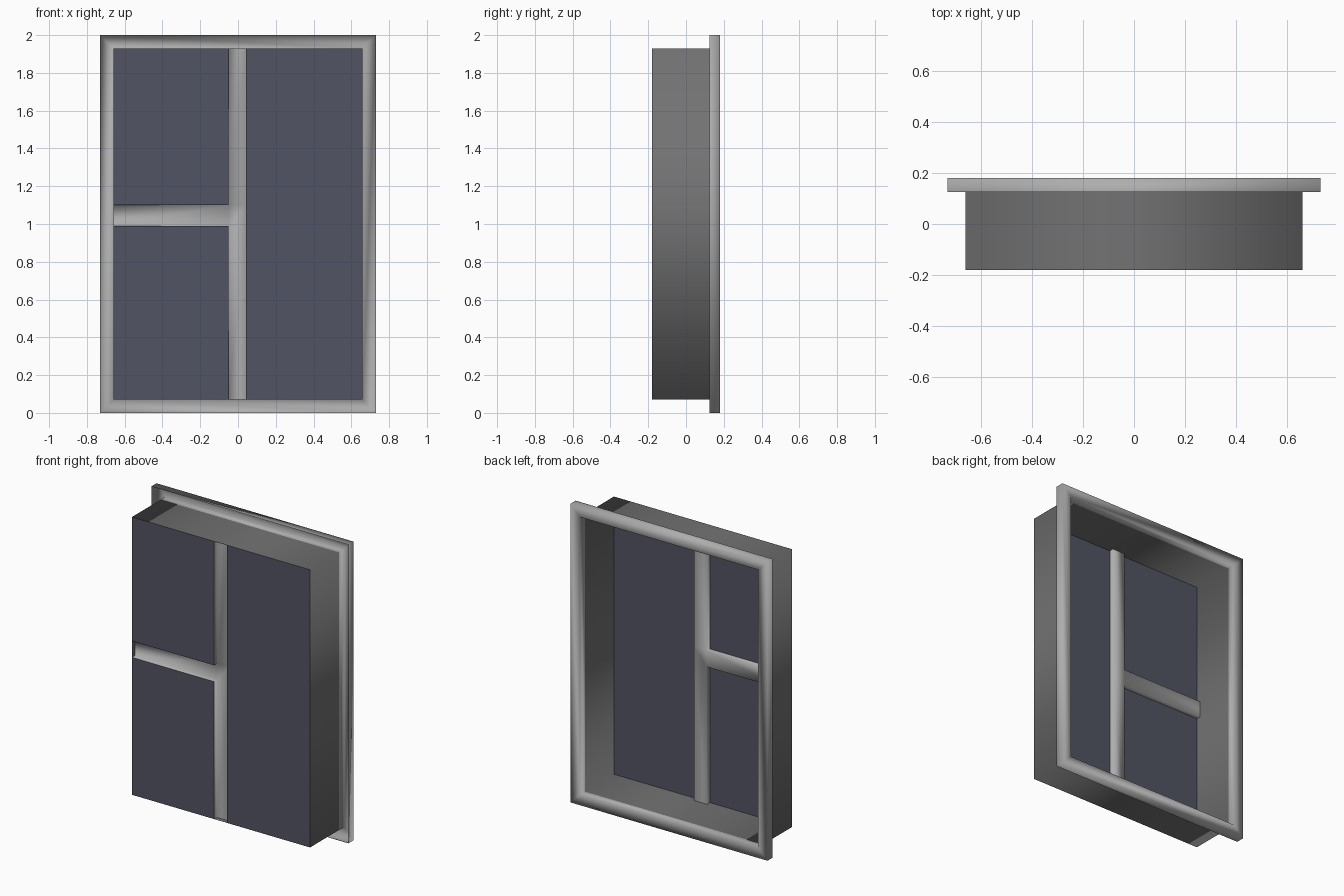
import bpy, bmesh

if "Cube" in bpy.data.objects:
    bpy.data.objects.remove(bpy.data.objects["Cube"])

FRONT, STEP, BACK = -0.18, 0.125, 0.18
HX, Z0, Z1 = 0.66, 0.07, 1.93            # sleeve opening
MX0, MX1, BZ0, BZ1 = -0.05, 0.045, 0.99, 1.10   # upright and crossbar limits


def material(name, rgb):
    mat = bpy.data.materials.new(name)
    mat.diffuse_color = (*rgb, 1)
    mat.use_nodes = True
    mat.node_tree.nodes["Principled BSDF"].inputs["Base Color"].default_value = mat.diffuse_color
    return mat


def finish(name, bm, mat, smooth=False):
    for f in bm.faces:
        f.smooth = smooth
    me = bpy.data.meshes.new(name)
    bm.to_mesh(me)
    bm.free()
    me.materials.append(mat)
    ob = bpy.data.objects.new(name, me)
    bpy.context.collection.objects.link(ob)
    return ob


def rect_loft(name, sections, mat):
    """Loft rectangular loops given as (outward growth, y)."""
    bm = bmesh.new()
    loops = []
    for grow, y in sections:
        x, a, b = HX + grow, Z0 - grow, Z1 + grow
        loops.append([bm.verts.new(p) for p in
                      ((-x, y, a), (x, y, a), (x, y, b), (-x, y, b))])
    for l0, l1 in zip(loops, loops[1:]):
        for i in range(4):
            j = (i + 1) % 4
            bm.faces.new((l0[i], l0[j], l1[j], l1[i]))
    bmesh.ops.recalc_face_normals(bm, faces=bm.faces)
    finish(name, bm, mat, smooth=True)


grey = material("trim_grey", (0.42, 0.42, 0.42))
dark = material("sleeve_grey", (0.17, 0.17, 0.17))
glass = material("dark_glass", (0.083, 0.087, 0.125))

# Dark sleeve, and the U-section trim around its back edge
rect_loft("window_sleeve", [(0, FRONT), (0, STEP)], dark)
rect_loft("window_trim", [(0, STEP), (0, BACK), (0.07, BACK), (0.07, STEP)], grey)

# Glazing bars: a T-shaped channel set back from the glass, with side returns
outline = [(MX0, Z0), (MX1, Z0), (MX1, BZ0), (MX1, BZ1), (MX1, Z1), (MX0, Z1),
           (MX0, BZ1), (-HX, BZ1), (-HX, BZ0), (MX0, BZ0)]
open_ends = {0, 4, 7}                     # edges that meet the sleeve
bm = bmesh.new()
floor = [bm.verts.new((x, FRONT + 0.03, z)) for x, z in outline]
rim = [bm.verts.new((x, FRONT, z)) for x, z in outline]
for quad in ((0, 1, 2, 9), (9, 2, 3, 6), (6, 3, 4, 5), (8, 9, 6, 7)):
    bm.faces.new([floor[i] for i in quad])
for i in range(10):
    if i not in open_ends:
        j = (i + 1) % 10
        bm.faces.new((floor[j], floor[i], rim[i], rim[j]))
bmesh.ops.recalc_face_normals(bm, faces=bm.faces)
finish("glazing_bars", bm, grey, smooth=True)

# Glass panes
for name, x0, x1, z0, z1 in (("pane_right", MX1, HX, Z0, Z1),
                             ("pane_upper_left", -HX, MX0, BZ1, Z1),
                             ("pane_lower_left", -HX, MX0, Z0, BZ0)):
    bm = bmesh.new()
    bm.faces.new([bm.verts.new((x, FRONT, z)) for x, z in
                  ((x0, z0), (x1, z0), (x1, z1), (x0, z1))])
    finish(name, bm, glass)
